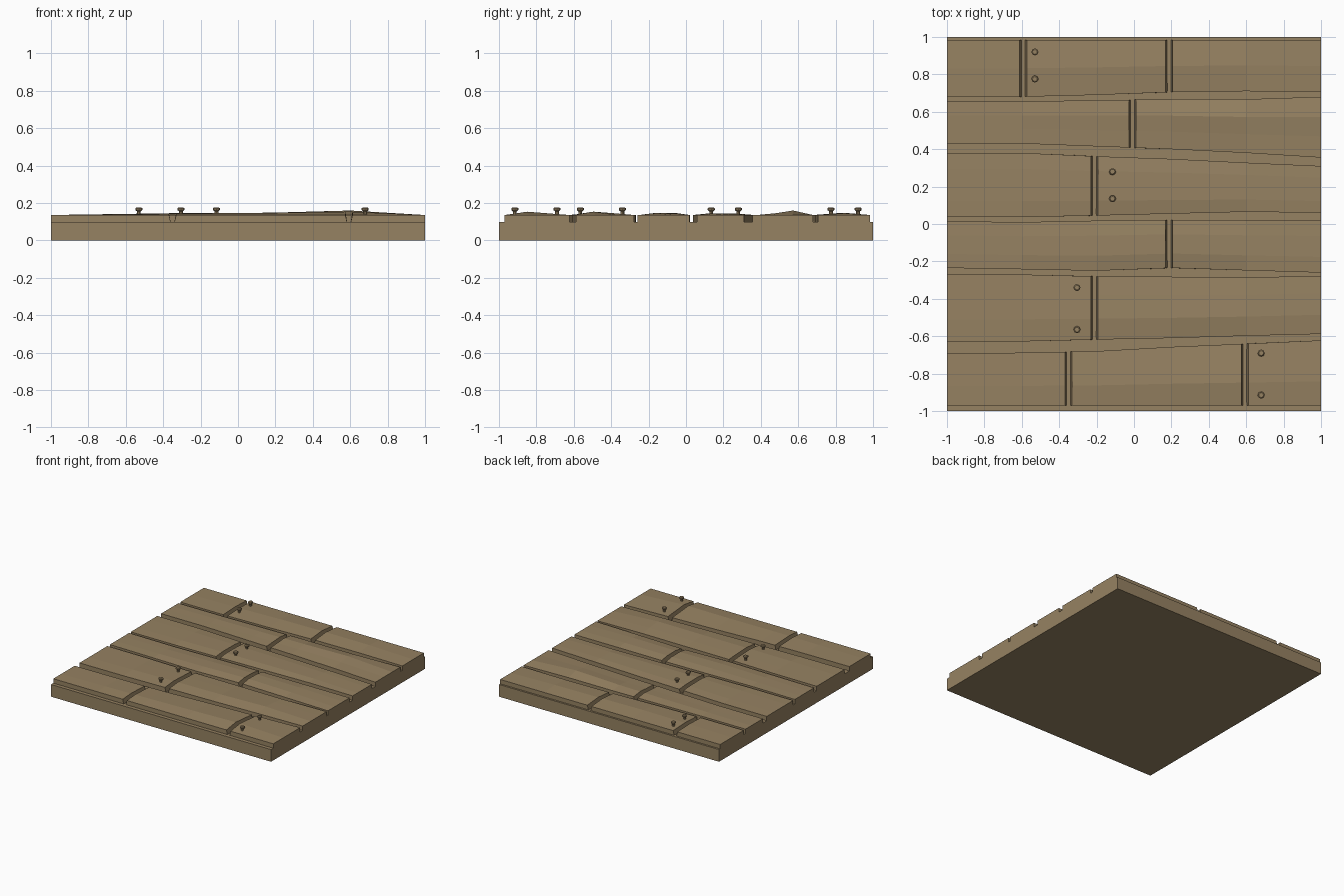
import bpy, bmesh

if "Cube" in bpy.data.objects:
    bpy.data.objects.remove(bpy.data.objects["Cube"])

wood = bpy.data.materials.new("weathered brown wood")
wood.diffuse_color = (0.305, 0.223, 0.122, 1)
wood.use_nodes = True
wood.node_tree.nodes["Principled BSDF"].inputs["Base Color"].default_value = wood.diffuse_color


def finish(name, bm):
    bmesh.ops.recalc_face_normals(bm, faces=bm.faces)
    me = bpy.data.meshes.new(name)
    bm.to_mesh(me)
    bm.free()
    me.materials.append(wood)
    ob = bpy.data.objects.new(name, me)
    bpy.context.collection.objects.link(ob)


STATIONS = [-1, -0.6, -0.2, 0.2, 0.6, 1]


def lerp_at(values, x):
    t = min(max((x + 1) / 0.4, 0), 4.9999)
    i = int(t)
    return values[i] + (values[i + 1] - values[i]) * (t - i)


# base board
bm = bmesh.new()
bmesh.ops.create_cube(bm, size=1)
for v in bm.verts:
    v.co = (v.co.x * 2, v.co.y * 2, 0.05 + v.co.z * 0.1)
finish("base_board", bm)

# plank rows: lower edge, upper edge, crown along x, crown position across, joints
ROWS = [
    ([0.68, 0.68, 0.69, 0.705, 0.71, 0.705], [0.985] * 6,
     [0, .006, .012, .012, .010, 0], [(.5, 1)], [-0.592, 0.188]),
    ([0.43, 0.43, 0.415, 0.40, 0.38, 0.355], [0.655, 0.655, 0.662, 0.667, 0.667, 0.68],
     [0, .005, .008, .013, .024, 0], [(.35, .4), (.67, 1)], [-0.008]),
    ([0.037, 0.037, 0.045, 0.055, 0.065, 0.06], [0.38, 0.38, 0.362, 0.348, 0.328, 0.31],
     [0, .005, .009, .009, .008, 0], [(.25, 1), (.75, .8)], [-0.212]),
    ([-0.235, -0.242, -0.25, -0.235, -0.248, -0.26], [0.015, 0.01, 0.018, 0.022, 0.02, 0.02],
     [0, .005, .010, .012, .010, 0], [(.3, 1), (.7, .9)], [0.188]),
    ([-0.63, -0.628, -0.618, -0.61, -0.598, -0.588], [-0.267, -0.27, -0.28, -0.282, -0.286, -0.277],
     [0, .006, .010, .012, .018, 0], [(.33, 1), (.7, .5)], [-0.212]),
    ([-0.97] * 6, [-0.692, -0.688, -0.68, -0.657, -0.64, -0.622],
     [0, .005, .009, .012, .018, 0], [(.37, 1)], [-0.35, 0.593]),
]
EDGE_Z, FLOOR_Z = 0.136, 0.09


def plank(name, row, x0, x1):
    low, high, crown, profile, _ = row
    xs = [x0] + [s for s in STATIONS if x0 + 0.05 < s < x1 - 0.05] + [x1]
    cols = [(0, 0)] + profile + [(1, 0)]
    bm = bmesh.new()
    rings = []
    for x in xs:
        # ends at a joint slope outwards towards the floor of the groove
        xb = x
        if x == x0 and x0 > -1:
            xb -= 0.011
        if x == x1 and x1 < 1:
            xb += 0.011
        a, b, c = (lerp_at(v, x) for v in (low, high, crown))
        ring = [bm.verts.new((x, a + (b - a) * f, EDGE_Z + c * h)) for f, h in cols]
        ring += [bm.verts.new((xb, y, FLOOR_Z)) for y in (b, a)]
        rings.append(ring)
    n = len(rings[0])
    for r, s in zip(rings, rings[1:]):
        for i in range(n):
            j = (i + 1) % n
            bm.faces.new((r[i], r[j], s[j], s[i]))
    bm.faces.new(rings[0])
    bm.faces.new(rings[-1])
    finish(name, bm)


for r, row in enumerate(ROWS, 1):
    starts = [-1] + [j + 0.019 for j in row[4]]
    ends = [j - 0.019 for j in row[4]] + [1]
    for k, (x0, x1) in enumerate(zip(starts, ends), 1):
        plank(f"plank_{r}_{k}", row, x0, x1)

# nails standing proud of the planks: flared head, thin shank
NAILS = [(-0.53, 0.92, 0.775), (-0.115, 0.28, 0.135),
         (-0.305, -0.34, -0.565), (0.68, -0.69, -0.915)]
SHANK = [(0.010, 0.11), (0.010, 0.155), (0.019, 0.163), (0.019, 0.172), (0.013, 0.176)]


def nail(name, x, y):
    bm = bmesh.new()
    rings = []
    for rad, z in SHANK:
        made = bmesh.ops.create_circle(bm, segments=8, radius=rad)["verts"]
        for v in made:
            v.co.x += x
            v.co.y += y
            v.co.z = z
        rings.append(made)
    for a, b in zip(rings, rings[1:]):
        for i in range(8):
            j = (i + 1) % 8
            bm.faces.new((a[i], a[j], b[j], b[i]))
    bm.faces.new(rings[0])
    bm.faces.new(rings[-1])
    finish(name, bm)


for i, (x, ya, yb) in enumerate(NAILS, 1):
    nail(f"nail_{i}_a", x, ya)
    nail(f"nail_{i}_b", x, yb)
